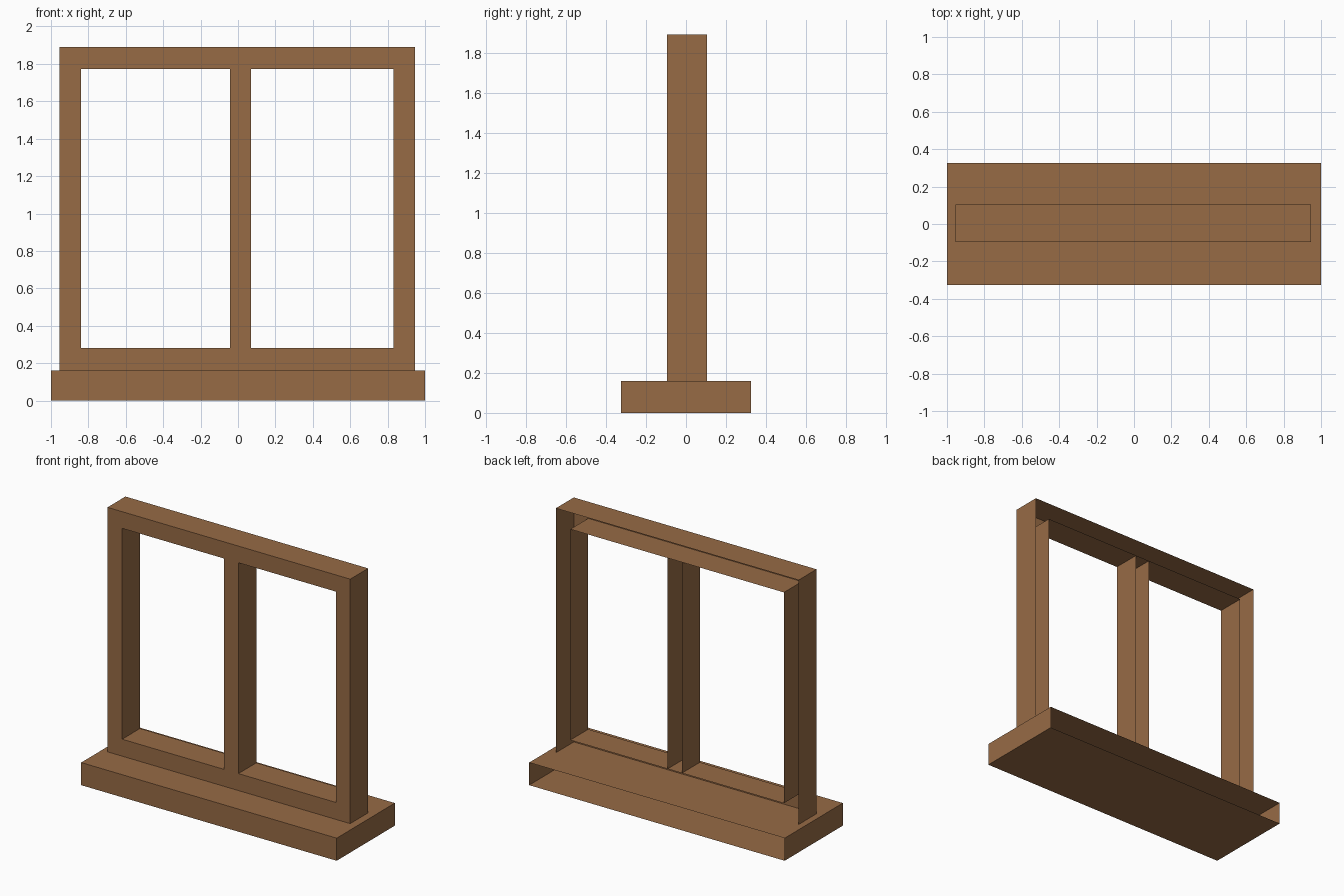
import bpy, bmesh

if "Cube" in bpy.data.objects:
    bpy.data.objects.remove(bpy.data.objects["Cube"])

wood = bpy.data.materials.new("warm brown wood")
wood.diffuse_color = (0.31, 0.147, 0.06, 1)
wood.use_nodes = True
wood.node_tree.nodes["Principled BSDF"].inputs["Base Color"].default_value = wood.diffuse_color


def shell(name, quads):
    """Open-backed shell made from a list of quads."""
    bm = bmesh.new()
    for q in quads:
        bm.faces.new([bm.verts.new(p) for p in q])
    bmesh.ops.remove_doubles(bm, verts=bm.verts[:], dist=1e-5)
    me = bpy.data.meshes.new(name)
    bm.to_mesh(me)
    bm.free()
    me.materials.append(wood)
    ob = bpy.data.objects.new(name, me)
    bpy.context.collection.objects.link(ob)
    return ob


def front(x0, x1, z0, z1, y):
    """Quad facing -y."""
    return [(x0, y, z0), (x1, y, z0), (x1, y, z1), (x0, y, z1)]


def side(x, y0, y1, z0, z1, right):
    """Upright quad facing +x (right) or -x."""
    q = [(x, y0, z0), (x, y1, z0), (x, y1, z1), (x, y0, z1)]
    return q if right else q[::-1]


def level(x0, x1, y0, y1, z, up):
    """Horizontal quad facing up or down."""
    q = [(x0, y0, z), (x1, y0, z), (x1, y1, z), (x0, y1, z)]
    return q if up else q[::-1]


# Sill: box with an open back
S, SH = 0.325, 0.16
shell("window_sill", [
    front(-1, 1, 0, SH, -S),
    side(-1, -S, S, 0, SH, False),
    side(1, -S, S, 0, SH, True),
    level(-1, 1, -S, S, SH, True),
    level(-1, 1, -S, S, 0, False),
])

# Outer frame: hollow ring with an open back
Y0, Y1 = -0.095, 0.105
X = (-0.955, -0.84, 0.832, 0.945)
Z = (SH, 0.28, 1.772, 1.89)
ring = [front(X[i], X[i + 1], Z[j], Z[j + 1], Y0)
        for i in range(3) for j in range(3) if (i, j) != (1, 1)]
ring += [
    side(X[0], Y0, Y1, Z[0], Z[3], False),
    side(X[3], Y0, Y1, Z[0], Z[3], True),
    level(X[0], X[3], Y0, Y1, Z[3], True),
    side(X[1], Y0, Y1, Z[1], Z[2], True),
    side(X[2], Y0, Y1, Z[1], Z[2], False),
    level(X[1], X[2], Y0, Y1, Z[1], True),
    level(X[1], X[2], Y0, Y1, Z[2], False),
]
shell("window_frame", ring)

# Centre bar: channel open at the back
M0, M1 = -0.042, 0.07
shell("centre_bar", [
    front(M0, M1, Z[1], Z[2], Y0),
    side(M0, Y0, Y1, Z[1], Z[2], False),
    side(M1, Y0, Y1, Z[1], Z[2], True),
])
